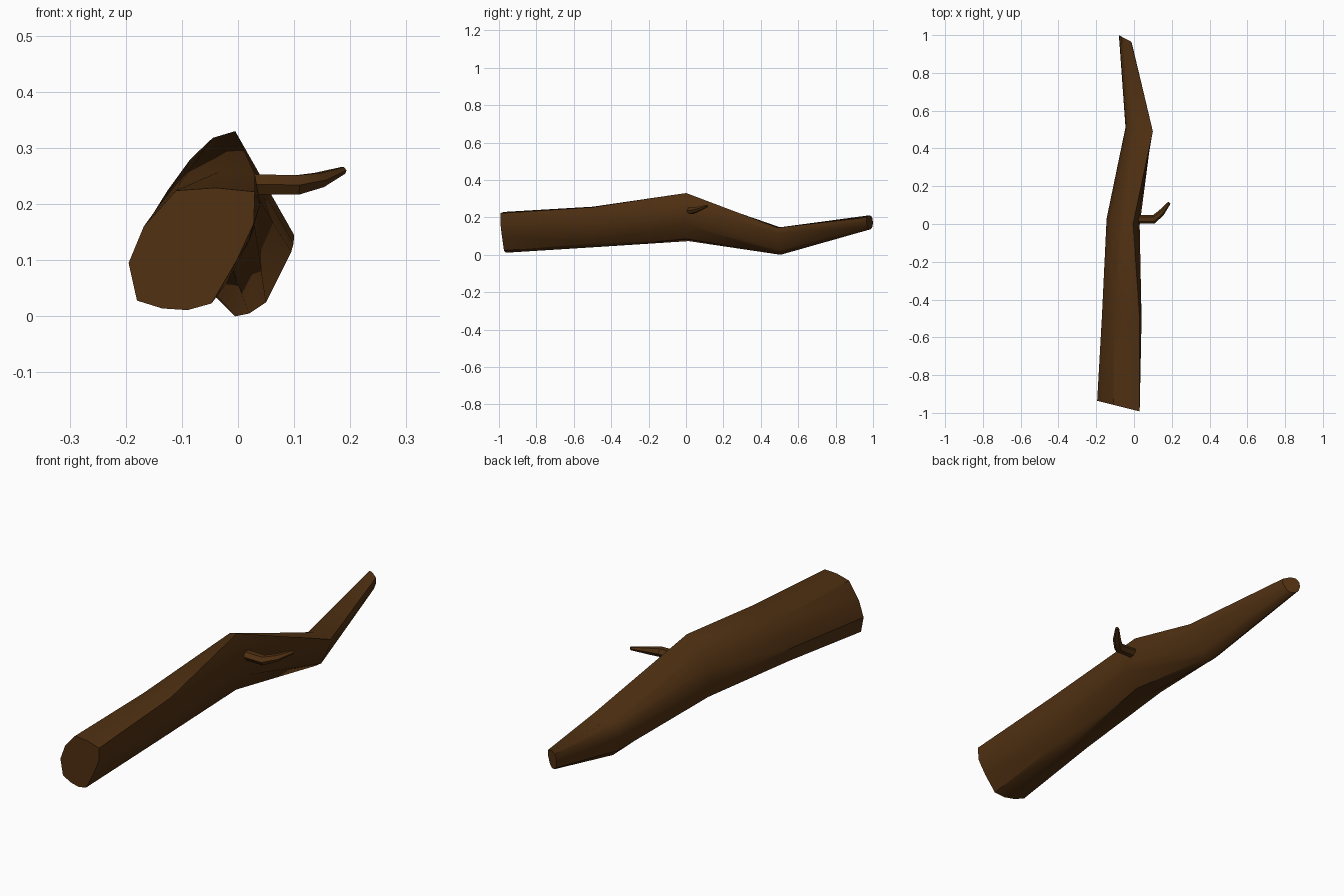
import bpy, bmesh, math
from mathutils import Vector

if "Cube" in bpy.data.objects:
    bpy.data.objects.remove(bpy.data.objects["Cube"])

bark = bpy.data.materials.new("dark brown bark")
bark.diffuse_color = (0.08, 0.03, 0.006, 1)
bark.use_nodes = True
bark.node_tree.nodes["Principled BSDF"].inputs["Base Color"].default_value = bark.diffuse_color


def loft(name, rings):
    """Skin a list of equal-length rings and cap both ends."""
    bm = bmesh.new()
    loops = [[bm.verts.new(p) for p in r] for r in rings]
    n = len(loops[0])
    for a, b in zip(loops, loops[1:]):
        for i in range(n):
            j = (i + 1) % n
            bm.faces.new((a[i], a[j], b[j], b[i]))
    bm.faces.new(loops[0])
    bm.faces.new(loops[-1])
    bmesh.ops.recalc_face_normals(bm, faces=bm.faces)
    me = bpy.data.meshes.new(name)
    bm.to_mesh(me)
    bm.free()
    ob = bpy.data.objects.new(name, me)
    bpy.context.collection.objects.link(ob)
    me.materials.append(bark)
    bpy.ops.object.select_all(action='DESELECT')
    ob.select_set(True)
    bpy.context.view_layer.objects.active = ob
    bpy.ops.object.shade_smooth_by_angle(angle=math.radians(32))
    return ob


# Branch sections: y at x = 0, tilt of y with x, then (x, z) outline from the left over the top
sections = [
    (-0.985, -0.25, [(-.195, .095), (-.168, .16), (-.11, .224), (-.04, .229), (.03, .222), (.028, .165),
                     (-.002, .1), (-.047, .023), (-.09, .011), (-.135, .014), (-.18, .028)]),
    (-0.5, -0.05, [(-.17, .13), (-.15, .185), (-.105, .235), (-.035, .257), (.03, .254), (.04, .2),
                   (.02, .135), (-.02, .06), (-.06, .04), (-.11, .045), (-.15, .065)]),
    (0.0, -0.2, [(-.145, .16), (-.125, .225), (-.085, .28), (-.045, .318), (-.005, .33), (.016, .275),
                 (.03, .22), (.03, .16), (-.01, .085), (-.07, .073), (-.125, .1)]),
    (0.505, -0.15, [(-.045, .08), (-.04, .115), (-.02, .138), (.015, .147), (.1, .145), (.099, .13),
                    (.095, .115), (.05, .025), (.02, .005), (-.005, .0), (-.035, .03)]),
    (0.957, -0.53, [(-.08, .17), (-.077, .19), (-.066, .206), (-.045, .211), (-.015, .2), (-.013, .19),
                    (-.015, .175), (-.03, .145), (-.045, .137), (-.06, .137), (-.075, .15)]),
]
loft("branch", [[(x, y + t * x, z) for x, z in pts] for y, t, pts in sections])

# Side twig: tapered tube of six sides along a bent path
path = [((-.01, .025, .236), .021), ((.105, .025, .234), .02),
        ((.145, .06, .243), .015), ((.187, .112, .26), .007)]
rings = []
for k, (p, r) in enumerate(path):
    d = (Vector(path[min(k + 1, 3)][0]) - Vector(path[max(k - 1, 0)][0])).normalized()
    side = d.cross(Vector((0, 0, 1))).normalized()
    up = side.cross(d)
    rings.append([Vector(p) + r * (math.cos(a) * side * 1.15 + math.sin(a) * up)
                  for a in (math.tau * i / 6 for i in range(6))])
loft("side_twig", rings)
